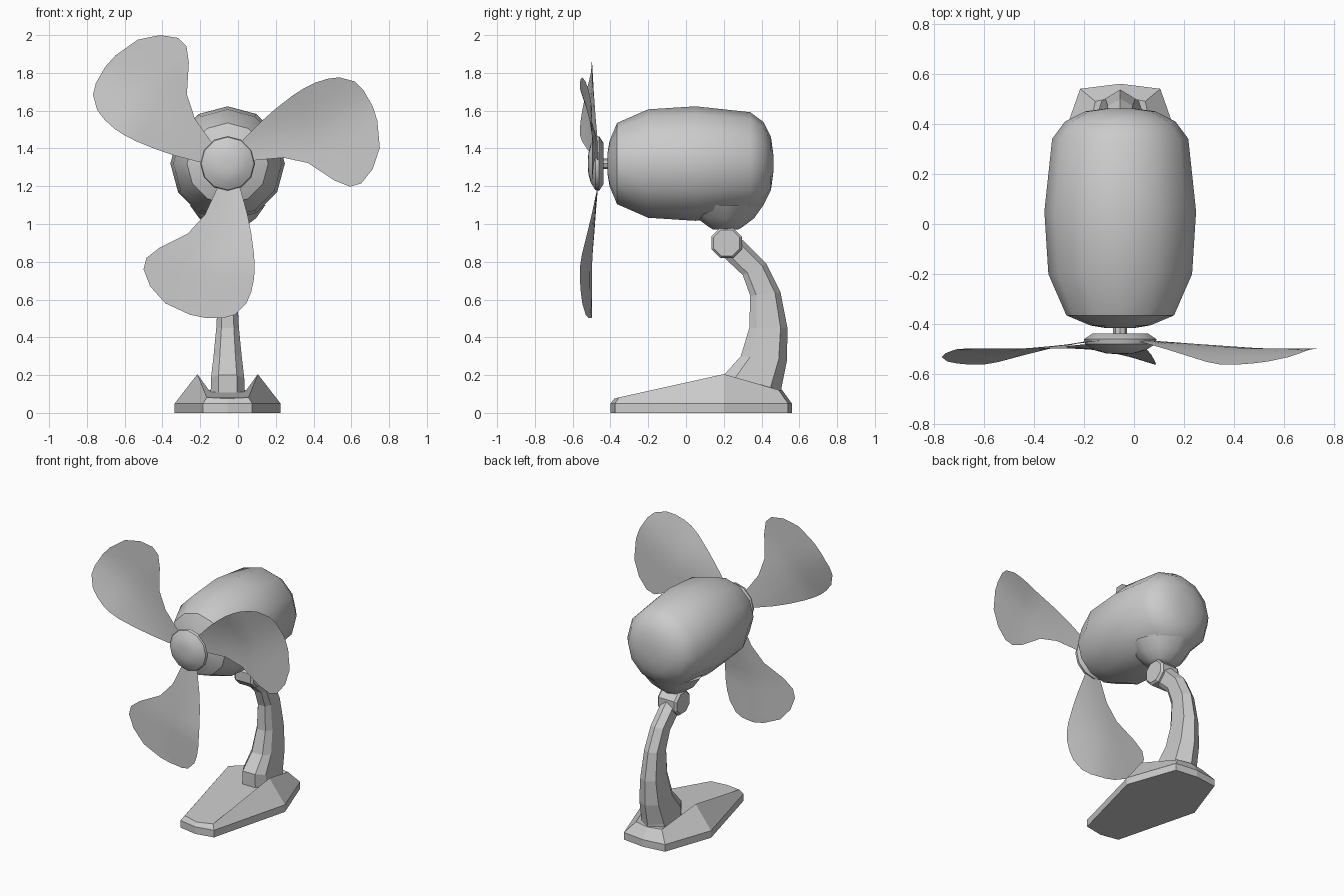
import bpy, bmesh, math
from mathutils import Matrix, Vector

if "Cube" in bpy.data.objects:
    bpy.data.objects.remove(bpy.data.objects["Cube"])

CX, CZ = -0.055, 1.32   # fan axis (runs along y)

def make(name, verts, faces, smooth=None):
    bm = bmesh.new()
    vs = [bm.verts.new(v) for v in verts]
    for f in faces:
        bm.faces.new([vs[i] for i in f])
    bmesh.ops.recalc_face_normals(bm, faces=bm.faces)
    me = bpy.data.meshes.new(name)
    bm.to_mesh(me)
    bm.free()
    ob = bpy.data.objects.new(name, me)
    bpy.context.collection.objects.link(ob)
    if smooth:
        bpy.ops.object.select_all(action='DESELECT')
        ob.select_set(True)
        bpy.context.view_layer.objects.active = ob
        bpy.ops.object.shade_smooth_by_angle(angle=math.radians(smooth))
    return ob

def loft(name, rings, smooth=None):
    """Skin equal-length closed rings and cap both ends."""
    n = len(rings[0])
    verts = [p for r in rings for p in r]
    faces = [(k*n + i, k*n + (i+1) % n, (k+1)*n + (i+1) % n, (k+1)*n + i)
             for k in range(len(rings)-1) for i in range(n)]
    faces += [tuple(range(n)), tuple(range(len(verts)-n, len(verts)))]
    return make(name, verts, faces, smooth)

def lathe_y(name, profile, sides, smooth=None):
    """Revolve (y, radius) pairs about the fan axis."""
    return loft(name, [[(CX + r*math.sin(2*math.pi*i/sides), y,
                         CZ + r*math.cos(2*math.pi*i/sides))
                        for i in range(sides)] for y, r in profile], smooth)

# Motor housing, shaft and hub
lathe_y("motor_housing", [(-.415, .06), (-.405, .12), (-.365, .215), (-.2, .287),
                          (.05, .303), (.34, .272), (.41, .22), (.45, .14),
                          (.462, .05)], 12, 40)
lathe_y("shaft", [(-.45, .028), (-.40, .028)], 8)
lathe_y("hub", [(-.437, .11), (-.46, .145), (-.48, .14), (-.505, .10),
                (-.517, .055), (-.519, .02)], 12, 35)

# Neck under the housing
loft("motor_neck", [[(CX + r*math.cos(math.pi*i/4), .21 + r*math.sin(math.pi*i/4), z)
                     for i in range(8)]
                    for z, r in [(1.1, .20), (1.03, .15), (.985, .09), (.97, .065)]], 40)

# Tilt knob: octagonal cylinder along x
loft("tilt_knob", [[(CX + x, .215 + r*math.cos(math.pi*(i+.5)/4),
                     .9 + r*math.sin(math.pi*(i+.5)/4)) for i in range(8)]
                   for x, r in [(-.075, .075), (-.06, .088), (.06, .088), (.075, .075)]])

# Curved arm: front point, back point, half width
arm = [((.20, .10), (.50, .06), .09), ((.20, .20), (.505, .13), .088),
       ((.29, .30), (.535, .28), .075), ((.335, .45), (.537, .45), .06),
       ((.34, .62), (.50, .64), .05), ((.30, .73), (.425, .79), .048),
       ((.215, .81), (.30, .915), .048), ((.17, .86), (.24, .95), .045)]
section = [(-.55, 0), (-1, .2), (-1, .82), (0, 1), (1, .82), (1, .2), (.55, 0)]
loft("arm", [[(CX + u*w, *Vector(a).lerp(Vector(b), t)) for u, t in section]
             for a, b, w in arm])

# Base: half outlines (half width, y, z) mirrored about the centre line
def mirrored(half):
    return [(CX + x, y, z) for x, y, z in half] + \
           [(CX - x, y, z) for x, y, z in reversed(half) if x > 0]

outline = [(0, -.40), (.13, -.375), (.28, .2), (.16, .54), (0, .56)]
top = [(0, -.38, .075), (.11, -.355, .082), (.16, .2, .205), (.10, .49, .122), (0, .51, .12)]
loft("base", [mirrored([(x, y, 0) for x, y in outline]),
              mirrored([(x, y, .05) for x, y in outline]), mirrored(top)])

# Blades: matching left and right edge points, hub relative, for the lower blade
left = [(-.04, -.09), (-.06, -.14), (-.12, -.27), (-.21, -.37), (-.36, -.445), (-.43, -.50),
        (-.445, -.56), (-.41, -.65), (-.33, -.74), (-.20, -.80), (-.12, -.817)]
right = [(.05, -.09), (.07, -.14), (.105, -.27), (.125, -.37), (.14, -.48), (.143, -.55),
         (.14, -.61), (.125, -.68), (.10, -.74), (.04, -.80), (-.02, -.817)]
COLS = 7

def blade_point(a, b, t):
    x, z = Vector(a).lerp(Vector(b), t)
    k = min(1, max(0, (math.hypot(x, z) - .1) / .45))
    lead = min(1, max(0, (x + .15) / .29))
    return Vector((x, -.462 - .035*k - .065*k*lead**1.5, z))

for n in range(3):
    rot = Matrix.Rotation(-n*2*math.pi/3, 3, 'Y')
    pts = [rot @ blade_point(a, b, c/(COLS-1)) + Vector((CX, 0, CZ))
           for a, b in zip(left, right) for c in range(COLS)]
    quads = [(r*COLS + c, r*COLS + c+1, (r+1)*COLS + c+1, (r+1)*COLS + c)
             for r in range(len(left)-1) for c in range(COLS-1)]
    make("blade_%d" % (n+1), pts, quads, 60)
